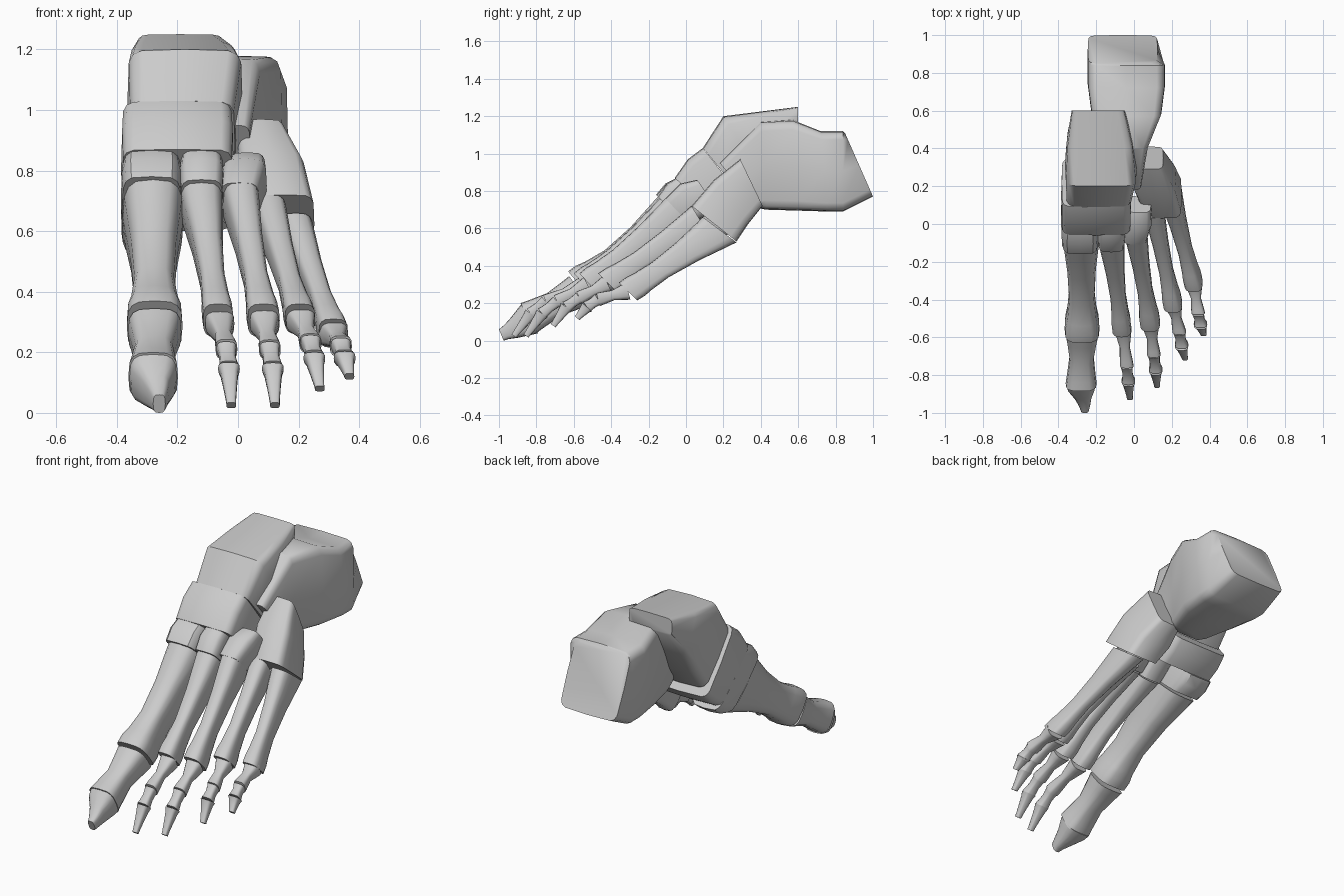
import bpy, bmesh, math
from mathutils import Vector


def loft(name, rings, e=0.5, sides=16):
    """Skin superellipse rings; ring = (x, half width, top y, top z, bottom y, bottom z)."""
    bm = bmesh.new()
    loops = []
    for x, w, ty, tz, by, bz in rings:
        loop = []
        for i in range(sides):
            a = 2 * math.pi * i / sides
            c, s = math.cos(a), math.sin(a)
            u = math.copysign(abs(c) ** e, c)
            t = (1 + math.copysign(abs(s) ** e, s)) / 2
            loop.append(bm.verts.new((x + w * u, by + (ty - by) * t, bz + (tz - bz) * t)))
        loops.append(loop)
    for p, q in zip(loops, loops[1:]):
        for i in range(sides):
            j = (i + 1) % sides
            bm.faces.new((p[i], p[j], q[j], q[i]))
    bm.faces.new(loops[0])
    bm.faces.new(loops[-1])
    bmesh.ops.recalc_face_normals(bm, faces=bm.faces[:])
    me = bpy.data.meshes.new(name)
    bm.to_mesh(me)
    bm.free()
    me.shade_smooth()
    me.set_sharp_from_angle(angle=math.radians(40))
    ob = bpy.data.objects.new(name, me)
    bpy.context.collection.objects.link(ob)
    return ob


def shaft(name, a, b, profile, e=0.6):
    """Long bone between end rings a and b; profile = (position, thickness scale)."""
    rings = []
    for t, k in profile:
        x, w, ty, tz, by, bz = [p + (q - p) * t for p, q in zip(a, b)]
        cy, cz = (ty + by) / 2, (tz + bz) / 2
        rings.append((x, w * k, cy + (ty - cy) * k, cz + (tz - cz) * k,
                      cy + (by - cy) * k, cz + (bz - cz) * k))
    loft(name, rings, e)


def end_ring(p, d, w, h):
    """Ring at p, square to direction d in the side view."""
    n = Vector((-d.z, d.y)).normalized()
    if n.y < 0:
        n = -n
    return (p.x, w, p.y + n.x * h, p.z + n.y * h, p.y - n.x * h, p.z - n.y * h)


# Heel and ankle
loft("heel_bone", [
    (-.06, .10, .18, .95, .38, .71),
    (-.055, .13, .40, 1.17, .43, .70),
    (-.04, .185, .57, 1.18, .60, .695),
    (-.04, .205, .72, 1.12, .76, .69),
    (-.04, .205, .84, 1.12, .84, .69),
    (-.06, .185, .85, 1.11, 1.0, .77)], 0.25)
loft("ankle_bone", [
    (-.185, .175, .09, 1.03, .33, .74),
    (-.175, .19, .20, 1.20, .42, .86),
    (-.18, .175, .40, 1.225, .50, 1.0),
    (-.19, .14, .60, 1.25, .60, 1.15)], 0.3)

# Midfoot blocks
loft("navicular", [
    (-.2, .183, -.06, .87, .22, .60),
    (-.2, .186, .01, .97, .29, .64),
    (-.2, .183, .09, 1.03, .35, .70)], 0.25)
loft("inner_wedge", [
    (-.285, .098, -.16, .78, .12, .52),
    (-.285, .102, -.11, .84, .19, .54),
    (-.285, .098, -.05, .87, .24, .58)], 0.4)
loft("middle_wedge", [
    (-.12, .07, -.15, .77, .02, .60),
    (-.12, .074, -.10, .84, .08, .65),
    (-.12, .07, -.05, .87, .14, .70)], 0.45)
loft("outer_wedge", [
    (.005, .065, -.11, .76, .02, .62),
    (.02, .075, -.03, .84, .09, .66),
    (.03, .06, .06, .86, .15, .73)], 0.5)
loft("cuboid", [
    (.075, .08, .29, .97, .41, .72),
    (.11, .11, .15, .86, .33, .62),
    (.15, .102, .03, .72, .27, .53)], 0.35)

# Metatarsals: base ring, head ring
METATARSALS = [
    ((-.28, .10, -.15, .77, .11, .51), (-.275, .092, -.63, .37, -.49, .20)),
    ((-.12, .07, -.14, .76, .01, .60), (-.065, .050, -.60, .36, -.50, .25)),
    ((.010, .06, -.10, .77, .02, .61), (.085, .053, -.57, .36, -.47, .25)),
    ((.105, .055, .03, .72, .12, .57), (.205, .050, -.47, .36, -.37, .26)),
    ((.190, .058, .09, .66, .27, .525), (.315, .048, -.36, .31, -.26, .215)),
]
for i, (a, b) in enumerate(METATARSALS):
    shaft(f"metatarsal_{i + 1}", a, b,
          [(0, 1), (.1, .95), (.35, .8), (.65, .72), (.84, .86), (.92, .98), (1, 1)])

# Big toe
shaft("big_toe_proximal", (-.275, .088, -.625, .345, -.51, .19),
      (-.28, .082, -.885, .20, -.80, .04),
      [(0, 1), (.15, .92), (.5, .76), (.85, .92), (1, 1)])
loft("big_toe_tip", [
    (-.28, .079, -.88, .195, -.79, .04),
    (-.28, .073, -.90, .17, -.83, .03),
    (-.27, .045, -.935, .125, -.90, .015),
    (-.262, .03, -.97, .085, -.95, .008),
    (-.26, .02, -1.0, .06, -.975, 0)], 0.6)

# Small toes: three bones between joints
TOES = [
    [(-.060, -.55, .295), (-.038, -.75, .21), (-.030, -.83, .145), (-.022, -.92, .025)],
    [(.087, -.525, .297), (.105, -.69, .21), (.115, -.77, .145), (.122, -.855, .025)],
    [(.207, -.42, .305), (.240, -.57, .23), (.252, -.64, .180), (.270, -.71, .080)],
    [(.315, -.31, .265), (.340, -.47, .22), (.352, -.53, .180), (.368, -.582, .120)],
]
SIZES = [(.048, .036), (.033, .034), (.036, .016)]
for n, joints in enumerate(TOES):
    pts = [Vector(p) for p in joints]
    for k, part in enumerate(("proximal", "middle", "tip")):
        d = pts[k + 1] - pts[k]
        wa, wb = SIZES[k]
        waist = .64 if k == 0 else .8 if k == 1 else .88
        shaft(f"toe_{n + 2}_{part}", end_ring(pts[k], d, wa, wa), end_ring(pts[k + 1], d, wb, wb),
              [(0, 1), (.15, .9), (.5, waist), (.85, .9), (1, 1)])
